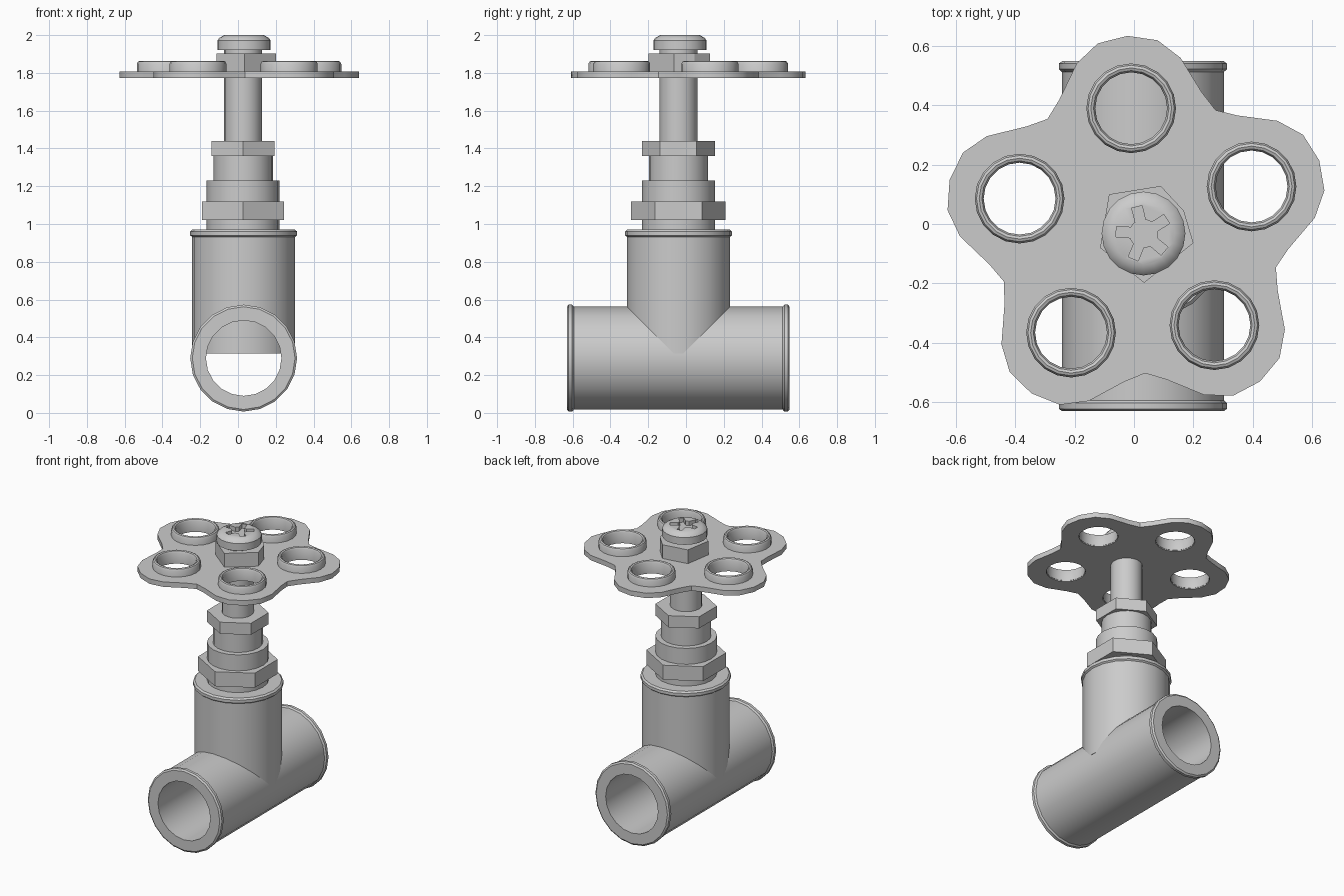
import bpy, bmesh, math
from mathutils import Matrix, Vector

if "Cube" in bpy.data.objects:
    bpy.data.objects.remove(bpy.data.objects["Cube"])

AX, AY = 0.027, -0.04          # vertical axis of the valve
HX, HY = 0.012, -0.021         # centre of the handwheel
SEG = 20


def finish(obj, angle=35):
    bpy.ops.object.select_all(action='DESELECT')
    obj.select_set(True)
    bpy.context.view_layer.objects.active = obj
    bpy.ops.object.shade_smooth_by_angle(angle=math.radians(angle))
    return obj


def mesh_object(name, bm):
    bmesh.ops.recalc_face_normals(bm, faces=bm.faces)
    me = bpy.data.meshes.new(name)
    bm.to_mesh(me)
    bm.free()
    obj = bpy.data.objects.new(name, me)
    bpy.context.collection.objects.link(obj)
    return obj


def lathe(name, profile, matrix, seg=SEG, loop=False):
    """Revolve (radius, height) points about z; open profiles get capped ends."""
    bm = bmesh.new()
    rings = []
    for r, z in profile:
        rings.append([bm.verts.new((r * math.cos(2 * math.pi * i / seg),
                                    r * math.sin(2 * math.pi * i / seg), z))
                      for i in range(seg)])
    pairs = list(zip(rings, rings[1:]))
    if loop:
        pairs.append((rings[-1], rings[0]))
    else:
        bm.faces.new(rings[0])
        bm.faces.new(rings[-1])
    for a, b in pairs:
        for i in range(seg):
            j = (i + 1) % seg
            bm.faces.new((a[i], a[j], b[j], b[i]))
    bm.transform(matrix)
    return finish(mesh_object(name, bm))


def prism(name, points, z0, z1):
    bm = bmesh.new()
    lo = [bm.verts.new((x, y, z0)) for x, y in points]
    hi = [bm.verts.new((x, y, z1)) for x, y in points]
    bm.faces.new(lo)
    bm.faces.new(hi)
    n = len(points)
    for i in range(n):
        j = (i + 1) % n
        bm.faces.new((lo[i], lo[j], hi[j], hi[i]))
    return mesh_object(name, bm)


def polar(cx, cy, r, deg):
    a = math.radians(deg)
    return (cx + r * math.cos(a), cy + r * math.sin(a))


def circle(cx, cy, r, n, start=0):
    return [polar(cx, cy, r, start + 360 * i / n) for i in range(n)]


axis = Matrix.Translation((AX, AY, 0))

# horizontal through pipe with a rounded rim at each end
y0, y1 = -0.63, 0.548
rim = [(0.2, 0), (0.272, 0), (0.283, 0.008), (0.283, 0.027), (0.273, 0.036)]
L = y1 - y0
pipe_profile = rim + [(r, L - z) for r, z in reversed(rim)]
pipe_matrix = Matrix.Translation((0.03, y0, 0.29)) @ Matrix.Rotation(-math.pi / 2, 4, 'X')
lathe("through_pipe", pipe_profile, pipe_matrix, loop=True)

# upright branch with rim
lathe("branch_pipe", [(0.273, 0.315), (0.273, 0.932), (0.283, 0.94),
                      (0.283, 0.96), (0.272, 0.97)],
      Matrix.Translation((0.03, AY, 0)))

# bonnet, gland and stem
lathe("bonnet_collar", [(0.193, 0.96), (0.193, 1.23)], axis)
lathe("gland_collar", [(0.157, 1.22), (0.157, 1.37)], axis)
lathe("stem", [(0.1, 1.43), (0.1, 1.93)], axis)
prism("bonnet_nut", circle(AX, AY, 0.25, 6, 30), 1.02, 1.12)
prism("gland_nut", circle(AX, AY, 0.193, 6, 30), 1.36, 1.44)

# handwheel plate: five lobes, each with a hole
lobe = [(-36, 0.482), (-28, 0.512), (-22, 0.553), (-17, 0.598), (-9, 0.643),
        (0, 0.655), (9, 0.643), (17, 0.598), (22, 0.553), (28, 0.512)]
arms = [93 + 72 * k for k in range(5)]
outline = [polar(HX, HY, r, a + d) for a in arms for d, r in lobe]
hole_centres = [polar(HX, HY, 0.411, a) for a in arms]

cu = bpy.data.curves.new("handwheel_plate", 'CURVE')
cu.dimensions = '2D'
cu.fill_mode = 'BOTH'
cu.extrude = 0.017
for pts in [outline] + [circle(x, y, 0.123, SEG) for x, y in hole_centres]:
    sp = cu.splines.new('POLY')
    sp.points.add(len(pts) - 1)
    for p, (x, y) in zip(sp.points, pts):
        p.co = (x, y, 0, 1)
    sp.use_cyclic_u = True
plate = bpy.data.objects.new("handwheel_plate", cu)
plate.location.z = 1.791
bpy.context.collection.objects.link(plate)
bpy.ops.object.select_all(action='DESELECT')
plate.select_set(True)
bpy.context.view_layer.objects.active = plate
bpy.ops.object.convert(target='MESH')
finish(bpy.context.view_layer.objects.active)

# raised rounded ring around each hole
ring_profile = [(0.121, 1.78), (0.121, 1.848), (0.127, 1.859), (0.136, 1.863),
                (0.145, 1.859), (0.151, 1.848), (0.151, 1.78)]
for k, (x, y) in enumerate(hole_centres):
    lathe(f"hole_ring_{k + 1}", ring_profile, Matrix.Translation((x, y, 0)), loop=True)

# slightly irregular hub nut
prism("hub_nut", [(-0.084, 0.10), (0.09, 0.128), (0.168, 0.044),
                  (0.20, -0.064), (0.034, -0.198), (-0.114, -0.08)], 1.79, 1.903)

# screw cap with a five-toothed recess
CX, CY = 0.032, -0.032
cap = lathe("screw_cap", [(0.141, 1.922), (0.141, 1.972), (0.131, 1.985), (0.105, 2.0)],
            Matrix.Translation((CX, CY, 0)))
gear = []
for k in range(5):
    a = 104 + 72 * k
    gear += [polar(CX, CY, r, a + d) for d, r in
             [(-36, 0.047), (-22, 0.047), (-11, 0.094), (11, 0.094), (22, 0.047)]]
cutter = prism("recess_cutter", gear, 1.97, 2.05)
cutter.hide_render = True
cutter.hide_set(True)
mod = cap.modifiers.new("recess", 'BOOLEAN')
mod.operation = 'DIFFERENCE'
mod.solver = 'EXACT'
mod.object = cutter
